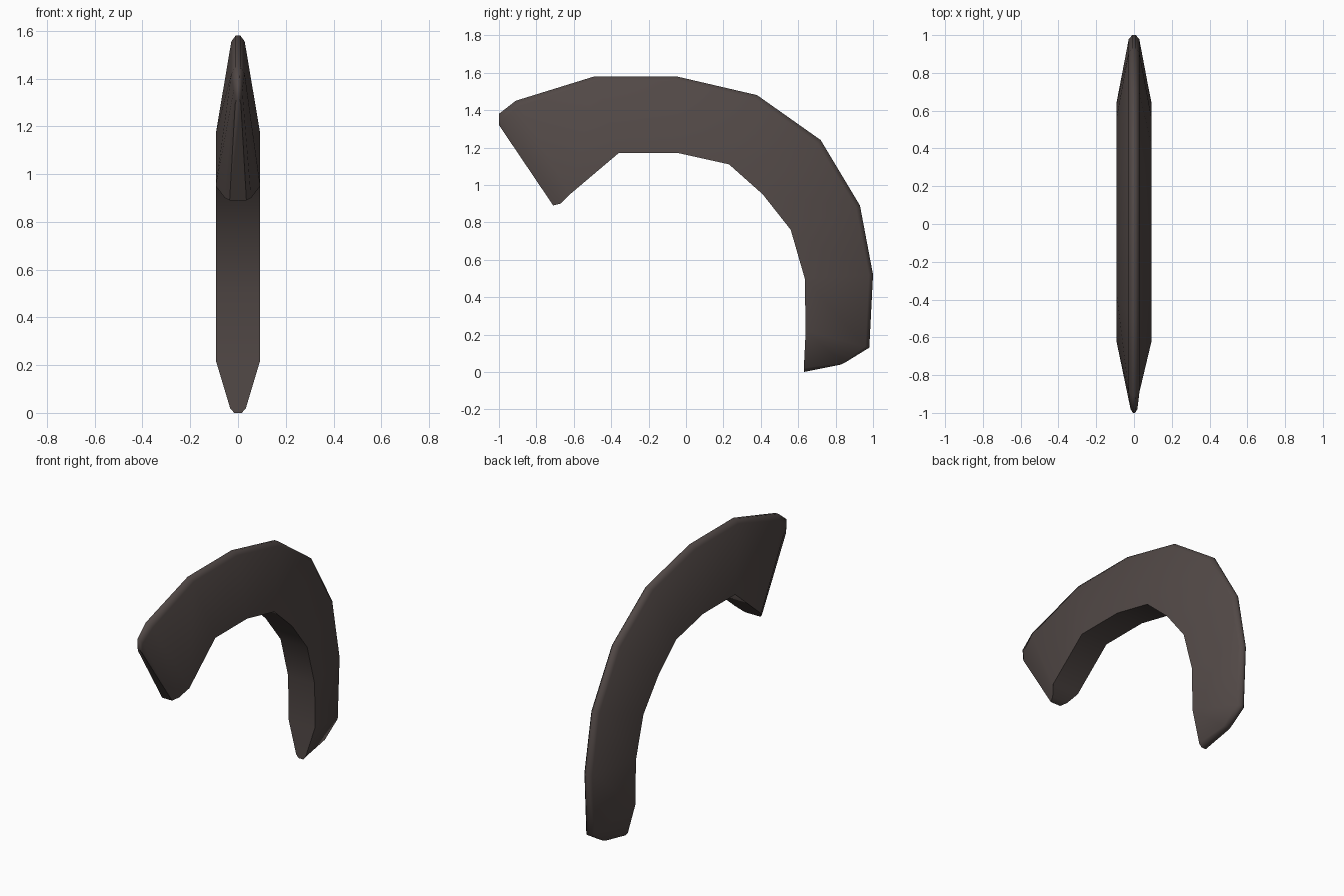
import bpy, bmesh, math

if "Cube" in bpy.data.objects:
    bpy.data.objects.remove(bpy.data.objects["Cube"])

# Curved wedge: each station = inner point (y, z), inner half width,
# outer point (y, z), shoulder half width, ridge half width
stations = [
    ((-0.71, 0.89), 0.035, (-1.00, 1.32), 0.012, 0.004),
    ((-0.67, 0.90), 0.055, (-1.00, 1.38), 0.018, 0.006),
    ((-0.62, 0.95), 0.093, (-0.91, 1.45), 0.028, 0.010),
    ((-0.36, 1.17), 0.093, (-0.49, 1.58), 0.028, 0.010),
    ((-0.04, 1.17), 0.093, (-0.05, 1.58), 0.028, 0.010),
    ((0.23, 1.11), 0.093, (0.38, 1.48), 0.028, 0.010),
    ((0.41, 0.95), 0.093, (0.72, 1.24), 0.028, 0.010),
    ((0.56, 0.76), 0.093, (0.93, 0.89), 0.028, 0.010),
    ((0.635, 0.50), 0.093, (1.00, 0.52), 0.028, 0.010),
    ((0.64, 0.22), 0.093, (0.98, 0.13), 0.028, 0.010),
    ((0.63, 0.02), 0.033, (0.85, 0.05), 0.024, 0.010),
    ((0.63, 0.00), 0.016, (0.83, 0.04), 0.012, 0.006),
]

mat = bpy.data.materials.new("dark brown grey")
mat.diffuse_color = (0.084, 0.066, 0.062, 1)
mat.use_nodes = True
mat.node_tree.nodes["Principled BSDF"].inputs["Base Color"].default_value = mat.diffuse_color

bm = bmesh.new()
rings = []
for (iy, iz), wi, (oy, oz), ws, wr in stations:
    sy, sz = iy + (oy - iy) * 0.94, iz + (oz - iz) * 0.94
    half = [(wi, iy, iz), (ws, sy, sz), (wr, oy, oz)]
    pts = half + [(-x, y, z) for x, y, z in reversed(half)]
    rings.append([bm.verts.new(p) for p in pts])

# Skin between the stations, then the two end caps
for a, b in zip(rings, rings[1:]):
    for i in range(6):
        j = (i + 1) % 6
        bm.faces.new((a[i], a[j], b[j], b[i]))
for ring in (rings[0], rings[-1]):
    bm.faces.new(ring)
bmesh.ops.recalc_face_normals(bm, faces=bm.faces)

mesh = bpy.data.meshes.new("curved_band")
bm.to_mesh(mesh)
bm.free()
mesh.materials.append(mat)
band = bpy.data.objects.new("curved_band", mesh)
bpy.context.collection.objects.link(band)
bpy.context.view_layer.objects.active = band
band.select_set(True)
bpy.ops.object.shade_smooth_by_angle(angle=math.radians(60))
